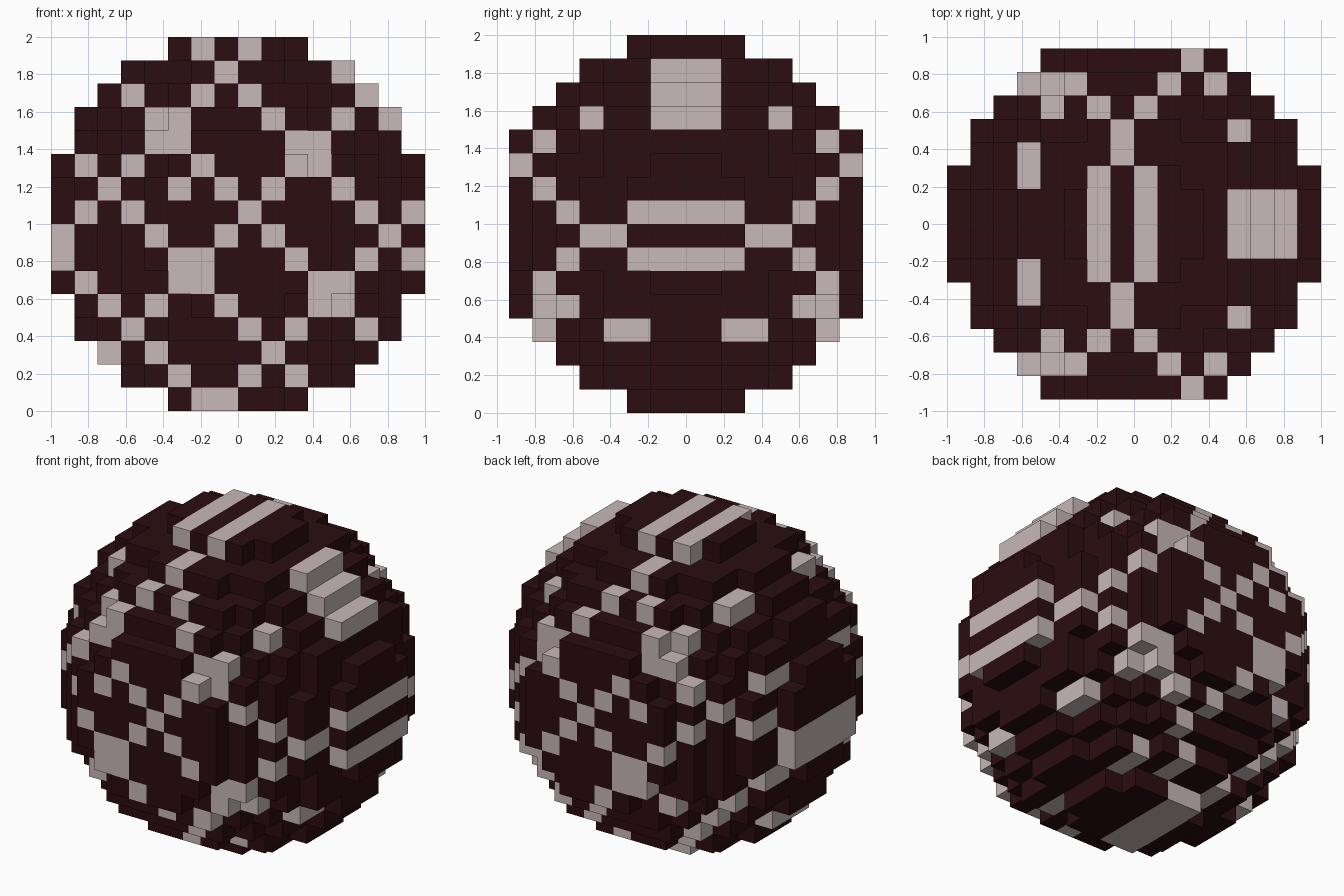
import bpy, bmesh
from mathutils import Vector

cube = bpy.data.objects.get("Cube")
if cube:
    bpy.data.objects.remove(cube, do_unlink=True)

N = 16
CELL = 2 / N

# Pale cells seen from the front, top row first; the pattern runs right through the ball
PATTERN = [
    "......#.#.......",
    ".......#....#...",
    "...#..#.#....#..",
    "....##...#..#.#.",
    "....##....##....",
    ".#.#..#...##....",
    "..#..#.#.#..#...",
    ".#.#....#....#.#",
    "#...#..#.#....#.",
    "#....##...#..#.#",
    ".#...##....##...",
    "..#.#..#...##...",
    "...#....#.#..#..",
    "..#.#....#......",
    ".....#..#.#.....",
    "......##........",
]


def make_material(name, rgb):
    mat = bpy.data.materials.new(name)
    mat.use_nodes = True
    color = (*rgb, 1)
    mat.diffuse_color = color
    mat.node_tree.nodes["Principled BSDF"].inputs["Base Color"].default_value = color
    return mat


# Block centres in cells: x and z sit on halves, y on whole steps
cells = set()
for i in range(N):
    for k in range(N):
        for y in range(1 - N // 2, N // 2):
            c = (i + 0.5 - N / 2, y, k + 0.5 - N / 2)
            if Vector(c).length_squared <= (N / 2) ** 2:
                cells.add(c)


def is_pale(c):
    return PATTERN[int(N / 2 - c[2])][int(c[0] + N / 2)] == "#"


# Outer skin of the block ball: one square for every exposed block side
bm = bmesh.new()
corners = {}


def corner(p):
    key = tuple(p)
    if key not in corners:
        corners[key] = bm.verts.new(Vector(p) * CELL + Vector((0, 0, 1)))
    return corners[key]


for c in sorted(cells):
    for axis in range(3):
        for sign in (-1, 1):
            n = Vector((0, 0, 0))
            n[axis] = sign
            if tuple(Vector(c) + n) in cells:
                continue
            u = Vector((0, 0, 0))
            u[(axis + 1) % 3] = 0.5
            v = n.cross(u)
            mid = Vector(c) + n / 2
            quad = [mid - u - v, mid + u - v, mid + u + v, mid - u + v]
            face = bm.faces.new([corner(p) for p in quad])
            face.material_index = int(is_pale(c))

mesh = bpy.data.meshes.new("block_ball")
bm.to_mesh(mesh)
bm.free()
mesh.materials.append(make_material("dark maroon", (0.025, 0.004, 0.005)))
mesh.materials.append(make_material("pale rose grey", (0.578, 0.479, 0.479)))
bpy.context.collection.objects.link(bpy.data.objects.new("block_ball", mesh))
